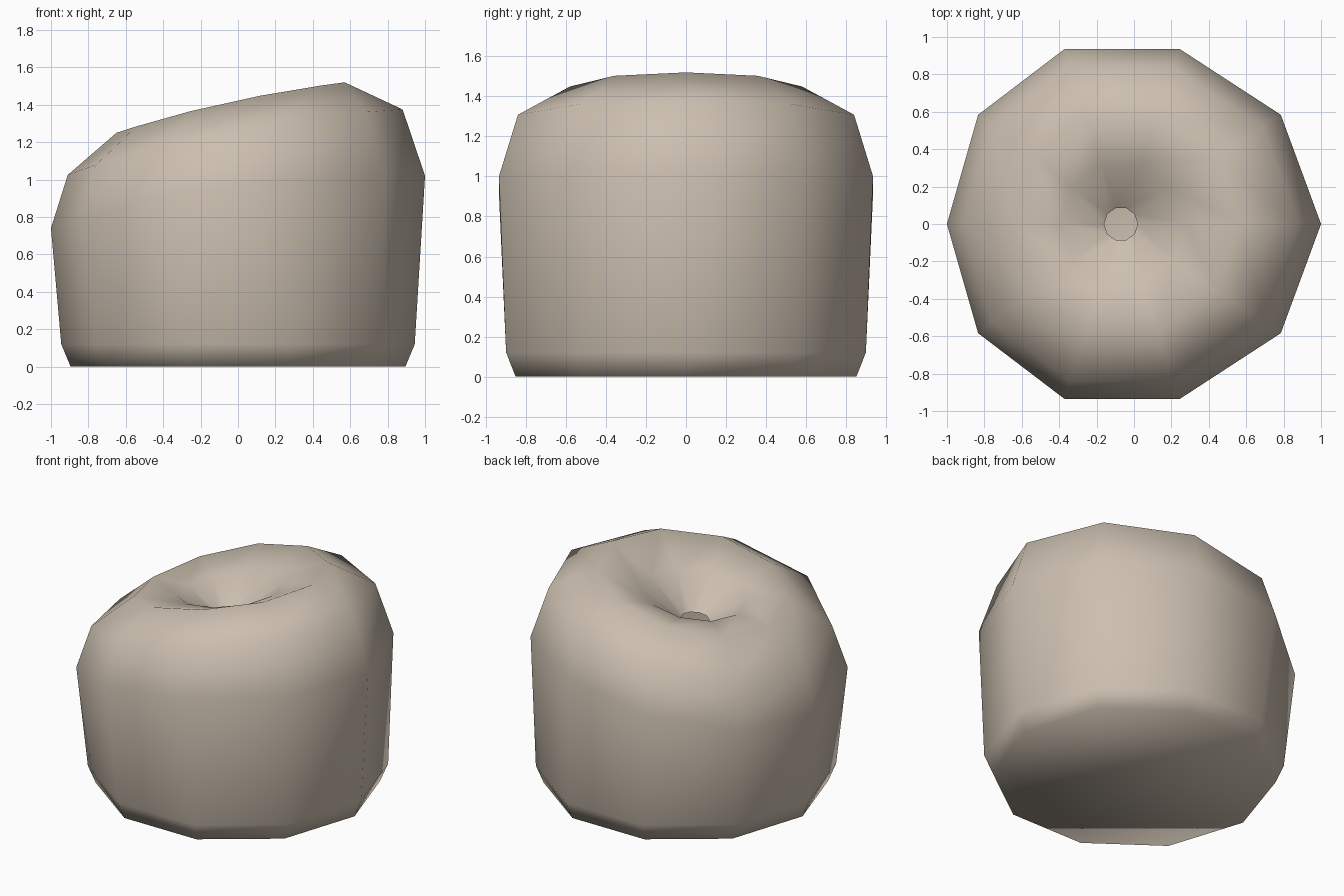
import bpy, bmesh, math

if "Cube" in bpy.data.objects:
    bpy.data.objects.remove(bpy.data.objects["Cube"])

SIDES = 10
# Rings from the base up and into the dimple:
# radius, centre x, sideways bow, squash in y, mean height, tilt, mid-side lift
RINGS = [
    (0.895, 0.0, 0.0, 0.0, 0.0, 0.0, 0.0),
    (0.945, 0.0, 0.0, 0.0, 0.12, 0.0, 0.0),
    (1.0, 0.0, -0.07, 0.019, 0.88, 0.14, 0.085),
    (0.895, -0.015, -0.06, 0.015, 1.20, 0.175, 0.06),
    (0.61, -0.04, -0.027, 0.0, 1.385, 0.135, 0.025),
    (0.33, -0.06, -0.01, 0.0, 1.315, 0.05, 0.01),
    (0.09, -0.07, 0.0, 0.0, 1.15, 0.01, 0.0),
]

bm = bmesh.new()
loops = []
for r, cx, bow, squash, z, tilt, lift in RINGS:
    loop = []
    for i in range(SIDES):
        a = 2 * math.pi * i / SIDES
        c, s = math.cos(a), math.sin(a)
        loop.append(bm.verts.new((cx + r * c + bow * s * s,
                                  r * s * (1 - squash * s * s),
                                  z + tilt * c + lift * s * s)))
    loops.append(loop)

# Walls between rings, flat base, small open hole in the dimple
for lo, hi in zip(loops, loops[1:]):
    for i in range(SIDES):
        j = (i + 1) % SIDES
        bm.faces.new((lo[i], lo[j], hi[j], hi[i]))
bm.faces.new(list(reversed(loops[0])))
for f in bm.faces:
    f.smooth = True

mesh = bpy.data.meshes.new("dimpled_body")
bm.to_mesh(mesh)
bm.free()
mat = bpy.data.materials.new("warm_beige")
mat.diffuse_color = (0.60, 0.52, 0.43, 1)
mat.use_nodes = True
mat.node_tree.nodes["Principled BSDF"].inputs["Base Color"].default_value = mat.diffuse_color
mesh.materials.append(mat)
body = bpy.data.objects.new("dimpled_body", mesh)
bpy.context.collection.objects.link(body)
